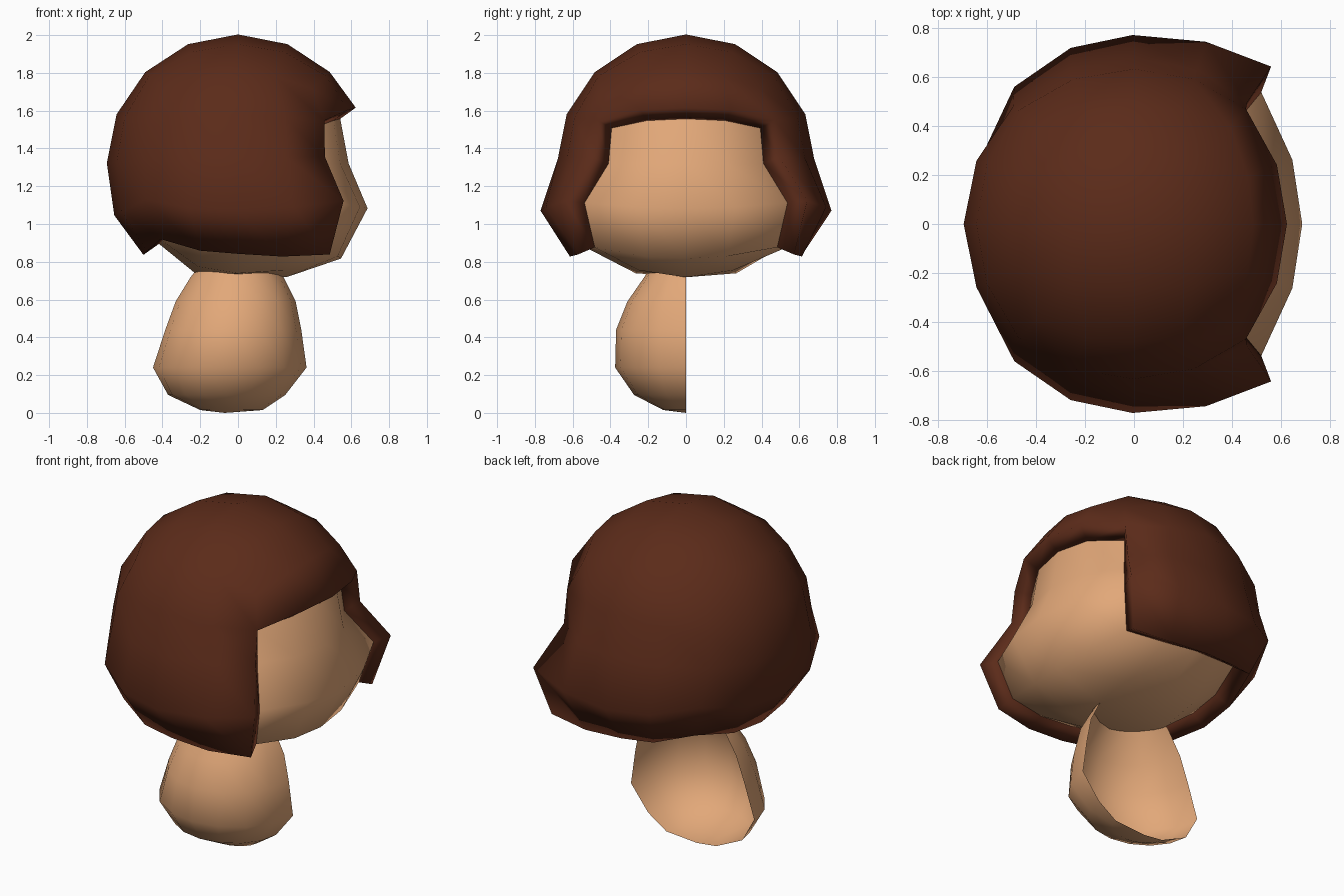
import bpy, bmesh
from math import tan, pi, sin, cos, radians
from mathutils import Vector

if "Cube" in bpy.data.objects:
    bpy.data.objects.remove(bpy.data.objects["Cube"])

R, CZ = 0.58, 1.32


def material(name, rgb):
    m = bpy.data.materials.new(name)
    m.diffuse_color = (*rgb, 1)
    m.use_nodes = True
    m.node_tree.nodes["Principled BSDF"].inputs["Base Color"].default_value = m.diffuse_color
    return m


skin = material("skin", (0.76, 0.39, 0.19))
brown = material("brown_hair", (0.105, 0.024, 0.01))


def finish(bm, name, mat):
    me = bpy.data.meshes.new(name)
    bm.to_mesh(me)
    bm.free()
    ob = bpy.data.objects.new(name, me)
    bpy.context.collection.objects.link(ob)
    me.materials.append(mat)
    bpy.ops.object.select_all(action='DESELECT')
    ob.select_set(True)
    bpy.context.view_layer.objects.active = ob
    return ob


# lower head shaping per grid row: 0 middle, 1 jaw edge, 2 centre of underside
ROWS = (0, .5, 1, 1.5, 2)
WIDE = (1, 1.23, 1.3, 1.2, 1.15)
FRONT = (1.01, 1.28, 1.33, 1.15, 1)
BACK = (1.02, 1.04, 1.02, 1.02, 1.05)
DROP = (0, .015, .015, .045, .02)
FRONT_DROP = (0, 0, .11, .055, 0)


def head_mesh(hair=False):
    bm = bmesh.new()
    bmesh.ops.create_cube(bm, size=2)
    bmesh.ops.subdivide_edges(bm, edges=bm.edges[:], cuts=3, use_grid_fill=True)
    if hair:  # open the neck and the face below the fringe
        gone = []
        for f in bm.faces:
            c = f.calc_center_median()
            if c.z < -.99 or (c.x > .99 and c.z < .5):
                gone.append(f)
        bmesh.ops.delete(bm, geom=gone, context='FACES')
    for v in bm.verts:
        c = v.co.copy()
        d = Vector([tan(t * pi / 4) for t in c]).normalized()
        row = max(0, -c.z)
        if row > .99:
            row = 2 - max(abs(c.x), abs(c.y))
        k = min(range(5), key=lambda i: abs(ROWS[i] - row))
        front = max(0, d.x)
        # cheeks: the front corners of the lower rows swell out and down
        cheek = abs(c.x * c.y) ** 2 if c.x > 0 and k in (1, 2) else 0
        sx = (FRONT if d.x > 0 else BACK)[k] * (1 + .03 * cheek)
        sy = WIDE[k] * (1 + .11 * cheek)
        z = CZ + d.z * R - DROP[k] - FRONT_DROP[k] * front - .03 * cheek
        if c.x > .9 and abs(c.z - .5) < .1:  # fringe line
            z += .015 + .01 * abs(c.y)
        v.co = (d.x * R * sx, d.y * R * sy, z)
    return bm


# head
finish(head_mesh(), "head", skin)
bpy.ops.object.shade_smooth_by_angle(angle=radians(60))

# hair: shell grown outward from the head surface
hair = finish(head_mesh(True), "hair", brown)
mod = hair.modifiers.new("thickness", 'SOLIDIFY')
mod.thickness, mod.offset, mod.use_even_offset = 0.1, 1, True
bpy.ops.object.modifier_apply(modifier=mod.name)
bpy.ops.object.shade_smooth()

# body: open half shell on the -y side (z, x min, x max, depth)
RINGS = [(.77, -.21, .20, .19), (.72, -.25, .24, .22), (.59, -.33, .305, .31),
         (.44, -.385, .335, .37), (.24, -.45, .363, .375),
         (.095, -.37, .25, .275), (.015, -.2, .13, .12)]
N = 8
bm = bmesh.new()
rows = []
for z, x0, x1, depth in RINGS:
    mid, half = (x0 + x1) / 2, (x1 - x0) / 2
    rows.append([bm.verts.new((mid - half * cos(pi * i / N),
                               -depth * sin(pi * i / N), z)) for i in range(N + 1)])
for a, b in zip(rows, rows[1:]):
    for i in range(N):
        bm.faces.new((a[i], b[i], b[i + 1], a[i + 1]))
base = bm.verts.new((-.07, 0, 0))
for i in range(N):
    bm.faces.new((rows[-1][i], base, rows[-1][i + 1]))
finish(bm, "body", skin)
bpy.ops.object.shade_smooth_by_angle(angle=radians(60))
